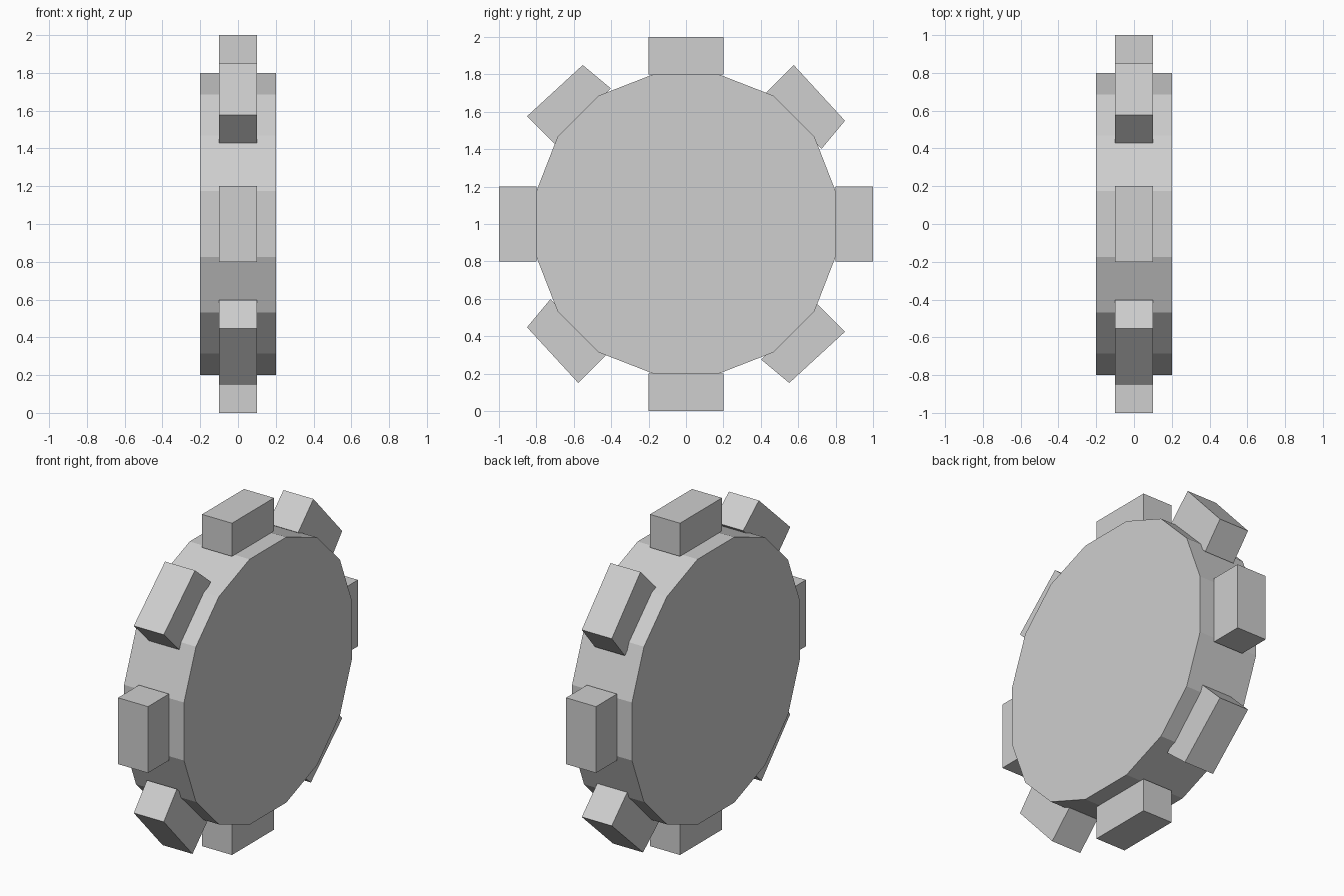
import bpy
import bmesh

if "Cube" in bpy.data.objects:
    bpy.data.objects.remove(bpy.data.objects["Cube"], do_unlink=True)

# Single grey material
grey = bpy.data.materials.new("plain grey")
grey.use_nodes = True
colour = (0.62, 0.62, 0.62, 1)
grey.diffuse_color = colour
grey.node_tree.nodes["Principled BSDF"].inputs["Base Color"].default_value = colour

CENTRE_Z = 1.0


def quarter_turn(points, turns):
    """Turn (y, z) points clockwise about the wheel axle."""
    for _ in range(turns):
        points = [(z, -y) for y, z in points]
    return points


def extrude_profile(name, points, half_width):
    """Make a solid from a (y, z) profile, extruded along the x axle."""
    bm = bmesh.new()
    face = bm.faces.new([bm.verts.new((-half_width, y, z + CENTRE_Z)) for y, z in points])
    result = bmesh.ops.extrude_face_region(bm, geom=[face], use_keep_orig=True)
    moved = [v for v in result["geom"] if isinstance(v, bmesh.types.BMVert)]
    bmesh.ops.translate(bm, verts=moved, vec=(2 * half_width, 0, 0))
    bmesh.ops.recalc_face_normals(bm, faces=bm.faces)
    mesh = bpy.data.meshes.new(name)
    bm.to_mesh(mesh)
    bm.free()
    mesh.materials.append(grey)
    obj = bpy.data.objects.new(name, mesh)
    bpy.context.collection.objects.link(obj)


# Sixteen-sided disc, from one quarter of its rim
rim = [(-0.175, 0.8), (0.175, 0.8), (0.468, 0.686), (0.686, 0.468)]
extrude_profile("disc", [p for i in range(4) for p in quarter_turn(rim, i)], 0.2)

# Straight teeth, and slightly skewed diagonal teeth between them
straight = [(-0.2, 0.8), (-0.2, 1), (0.2, 1), (0.2, 0.8)]
diagonal = [(0.43, 0.703), (0.576, 0.85), (0.85, 0.552), (0.725, 0.402)]
sides = ["top", "back", "bottom", "front"]
corners = ["upper_back", "lower_back", "lower_front", "upper_front"]
for i in range(4):
    extrude_profile(sides[i] + "_tooth", quarter_turn(straight, i), 0.1)
    extrude_profile(corners[i] + "_tooth", quarter_turn(diagonal, i), 0.1)
